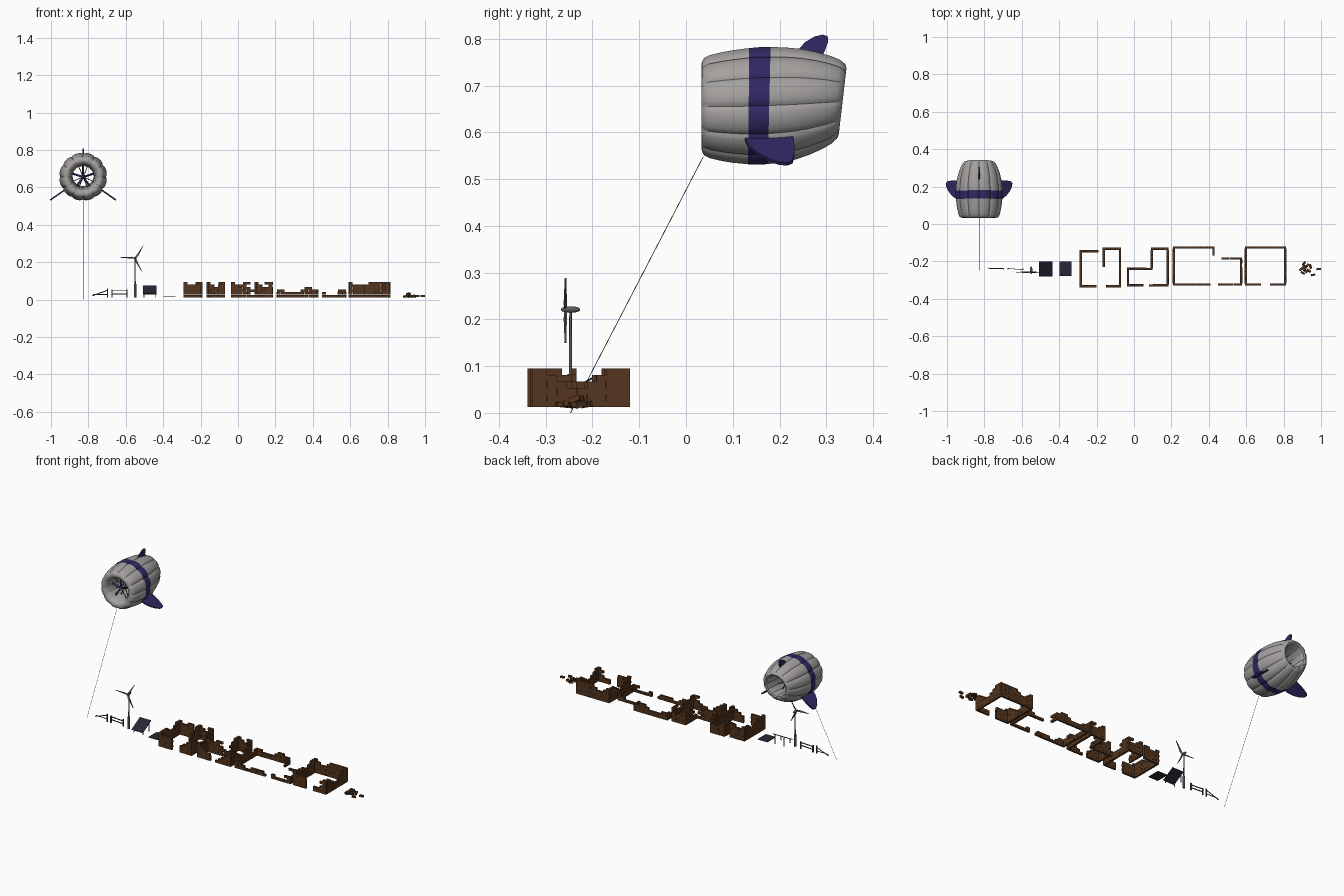
import bpy, bmesh, math, random
from mathutils import Matrix, Vector, Euler

if "Cube" in bpy.data.objects:
    bpy.data.objects.remove(bpy.data.objects["Cube"])

random.seed(4)


def mat(name, rgb):
    m = bpy.data.materials.new(name)
    m.diffuse_color = (*rgb, 1)
    m.use_nodes = True
    m.node_tree.nodes["Principled BSDF"].inputs["Base Color"].default_value = m.diffuse_color
    return m


GREY = mat("envelope grey", (0.37, 0.355, 0.345))
BLUE = mat("navy blue", (0.031, 0.021, 0.125))
BRICK = mat("brick brown", (0.09, 0.036, 0.013))
METAL = mat("dark metal", (0.10, 0.10, 0.10))
PANEL = mat("solar panel", (0.022, 0.02, 0.036))
WOOD = mat("weathered post", (0.09, 0.08, 0.075))


def finish(name, bm, mats, smooth=False):
    bmesh.ops.recalc_face_normals(bm, faces=bm.faces)
    me = bpy.data.meshes.new(name)
    bm.to_mesh(me)
    bm.free()
    for m in mats:
        me.materials.append(m)
    ob = bpy.data.objects.new(name, me)
    bpy.context.collection.objects.link(ob)
    if smooth:
        bpy.context.view_layer.objects.active = ob
        ob.select_set(True)
        bpy.ops.object.shade_smooth_by_angle(angle=math.radians(40))
        ob.select_set(False)
    return ob


def box(bm, loc, size, rot=(0, 0, 0)):
    M = Matrix.LocRotScale(Vector(loc), Euler(rot), Vector(size))
    bmesh.ops.create_cube(bm, size=1, matrix=M)


def rod(bm, a, b, r1, r2=None, seg=8):
    a, b = Vector(a), Vector(b)
    q = (b - a).to_track_quat("Z", "Y")
    M = Matrix.Translation((a + b) / 2) @ q.to_matrix().to_4x4()
    bmesh.ops.create_cone(bm, cap_ends=True, segments=seg, radius1=r1,
                          radius2=r1 if r2 is None else r2, depth=(b - a).length, matrix=M)


def ball(bm, loc, size):
    M = Matrix.LocRotScale(Vector(loc), None, Vector(size))
    bmesh.ops.create_uvsphere(bm, u_segments=16, v_segments=10, radius=1, matrix=M)


def prism(bm, pts, offset):
    f = bm.faces.new([bm.verts.new(p) for p in pts])
    e = bmesh.ops.extrude_face_region(bm, geom=[f])
    bmesh.ops.translate(bm, vec=offset, verts=[v for v in e["geom"] if isinstance(v, bmesh.types.BMVert)])


# ---- floating envelope: lobed duct, closed profile (y, radius) ----
CX, CZ = -0.828, 0.655
prof = [(.033, .088), (.034, .098), (.039, .106), (.05, .112), (.075, .118), (.1, .1225), (.134, .1265),
        (.156, .128), (.178, .1275), (.21, .125), (.24, .1205), (.27, .1125), (.3, .1015), (.32, .0915),
        (.332, .081), (.335, .072), (.331, .062), (.31, .057), (.25, .056), (.18, .056), (.12, .058),
        (.08, .062), (.05, .067), (.037, .077)]
NA = 120
bm = bmesh.new()
rings = []
for i, (y, r) in enumerate(prof):
    t = max(0, (y - .05) / .29) ** 2
    ring = []
    for k in range(NA):
        a = 2 * math.pi * k / NA
        bulge = math.sqrt(abs(math.sin(6 * a)))
        rr = r * (0.945 + 0.055 * bulge) if i < 16 else r + .002 * (1 - bulge)
        z = rr * math.sin(a)
        ring.append(bm.verts.new((CX + rr * math.cos(a), y + .12 * t * z, CZ + z + .012 * t)))
    rings.append(ring)
for i in range(len(prof)):
    A, B = rings[i], rings[(i + 1) % len(prof)]
    for k in range(NA):
        f = bm.faces.new((A[k], A[(k + 1) % NA], B[(k + 1) % NA], B[k]))
        f.material_index = 1 if i in (6, 7) else 0
finish("airship_envelope", bm, [GREY, BLUE], True)


# ---- fins: outline (y, radius) extruded, turned about the envelope axis ----
def fin(name, pts, ang, th=.008):
    bm = bmesh.new()
    d = Vector((math.cos(ang), 0, math.sin(ang)))
    n = Vector((-math.sin(ang), 0, math.cos(ang))) * th
    c = Vector((CX, 0, CZ)) - n / 2
    prism(bm, [c + d * r + Vector((0, y, 0)) for y, r in pts], n)
    finish(name, bm, [BLUE])


low = [(.122, .105), (.132, .145), (.152, .176), (.178, .2), (.2, .212), (.217, .214),
       (.228, .206), (.232, .18), (.232, .15), (.228, .105)]
fin("left_fin", low, math.radians(215))
fin("right_fin", low, math.radians(-35))
fin("top_fin", [(.215, .095), (.236, .118), (.256, .139), (.275, .15), (.292, .154), (.303, .151),
                (.304, .138), (.297, .12), (.288, .102), (.28, .085)], math.pi / 2)

# ---- turbine inside the duct ----
bm = bmesh.new()
ball(bm, (CX, .16, CZ), (.014, .1, .014))
for y in (.11, .24):
    for k in range(8):
        a = math.pi * (k + .5) / 4
        rod(bm, (CX, y, CZ), (CX + .06 * math.cos(a), y, CZ + .06 * math.sin(a)), .0022)
finish("duct_hub_and_struts", bm, [METAL], True)
bm = bmesh.new()
for k in range(5):
    a = math.pi / 2 + k * 2 * math.pi / 5
    box(bm, (CX + .034 * math.cos(a), .075, CZ + .034 * math.sin(a)), (.05, .003, .012), (.7, -a, 0))
finish("duct_rotor", bm, [BLUE])

# ---- tether ----
bm = bmesh.new()
rod(bm, (CX, -.247, 0), (CX, .037, .548), .0008, seg=6)
finish("tether", bm, [METAL])

# ---- small wind turbine ----
TX, TY, TZ = -.55, -.247, .221
bm = bmesh.new()
rod(bm, (TX, TY, .012), (TX, TY, .083), .0065, seg=12)
rod(bm, (TX, TY, .083), (TX, TY, TZ), .0036, .0026, 10)
finish("turbine_mast", bm, [METAL], True)
bm = bmesh.new()
ball(bm, (TX, TY, TZ), (.007, .021, .007))
finish("turbine_nacelle", bm, [METAL], True)
bm = bmesh.new()
for deg in (57, 177, 297):
    a = math.radians(deg)
    d, n = Vector((math.cos(a), 0, math.sin(a))), Vector((-math.sin(a), 0, math.cos(a)))
    c = Vector((TX, TY - .012, TZ))
    out = [(.004, -.003), (.018, -.007), (.08, -.001), (.08, .001), (.018, .003), (.004, .003)]
    prism(bm, [c + d * u + n * v + Vector((0, v * .4, 0)) for u, v in out], (0, .003, 0))
finish("turbine_blades", bm, [METAL])

# ---- broken fence ----
bm = bmesh.new()
for x, h in ((-.697, .058), (-.673, .054), (-.593, .055)):
    box(bm, (x, -.24, .012 + (h - .012) / 2), (.006, .006, h - .012))
for z in (.03, .047):
    box(bm, (-.633, -.241, z), (.085, .003, .005), (0, 0, -.08))
rod(bm, (-.78, -.236, .02), (-.697, -.238, .05), .0025, seg=6)
rod(bm, (-.775, -.237, .028), (-.697, -.239, .028), .0025, seg=6)
finish("broken_fence", bm, [WOOD])

# ---- solar panels: tilted one on legs, fallen one flat ----
tilt = math.atan2(.045, .08)
bm = bmesh.new()
box(bm, (-.472, -.24, .052), (.074, .09, .004), (tilt, 0, 0))
finish("tilted_solar_panel", bm, [PANEL])
bm = bmesh.new()
for x in (-.502, -.442):
    for y, h in ((-.268, .036), (-.212, .066)):
        box(bm, (x, y, .012 + (h - .012) / 2), (.004, .004, h - .012))
finish("solar_panel_legs", bm, [METAL])
bm = bmesh.new()
box(bm, (-.366, -.24, .014), (.064, .078, .003))
finish("fallen_solar_panel", bm, [PANEL])

# ---- ruined brick rooms: wall runs with heights counted in courses ----
BL, BH, BT, Z0 = .042, .0138, .011, .012


def wall(bm, x0, y0, x1, y1, heights):
    along_x = abs(x1 - x0) > abs(y1 - y0)
    ext = BT / 2 if along_x else -BT / 2
    lo = (min(x0, x1) if along_x else min(y0, y1)) - ext
    L = (abs(x1 - x0) if along_x else abs(y1 - y0)) + 2 * ext
    for c in range(6):
        s = -BL / 2 if c % 2 else 0
        while s < L - .002:
            a, b = max(s, 0), min(s + BL, L)
            s += BL
            mid = (a + b) / 2
            if c >= int(heights[min(int(mid / L * len(heights)), len(heights) - 1)]):
                continue
            w, m, z = b - a - .0006, lo + mid, Z0 + (c + .5) * BH
            # alternate bricks stand slightly proud so the joints read
            t = BT + (.0012 if (c + round(a / BL)) % 2 else 0)
            loc = (m, y0, z) if along_x else (x0, m, z)
            size = (w, t, BH - .0003) if along_x else (t, w, BH - .0003)
            box(bm, loc, size)


rooms = {
    "first_ruin": [(-.285, -.333, -.285, -.145, "665456"), (-.285, -.145, -.195, -.145, "6556"),
                   (-.162, -.235, -.162, -.132, "3566"), (-.162, -.132, -.075, -.132, "6546"),
                   (-.075, -.333, -.075, -.132, "642356"), (-.285, -.333, -.205, -.333, "6465"),
                   (-.145, -.333, -.075, -.333, "2456")],
    "second_ruin": [(-.032, -.328, -.032, -.24, "6654"), (-.032, -.24, .095, -.24, "645641"),
                    (.095, -.24, .095, -.132, "2456"), (.095, -.132, .18, -.132, "6546"),
                    (.18, -.328, .18, -.132, "653246"), (-.032, -.328, .045, -.328, "6542"),
                    (.085, -.328, .18, -.328, "1346")],
    "low_ruin": [(.213, -.323, .213, -.126, "332123"), (.213, -.126, .425, -.126, "32123343"),
                 (.425, -.175, .425, -.126, "13"), (.473, -.185, .573, -.185, "1123"),
                 (.573, -.323, .573, -.185, "3213"), (.213, -.323, .405, -.323, "3211221"),
                 (.455, -.323, .573, -.323, "2113")],
    "fourth_ruin": [(.598, -.323, .598, -.126, "653356"), (.598, -.126, .808, -.126, "64356566"),
                    (.808, -.323, .808, -.126, "653456"), (.598, -.323, .675, -.323, "6564"),
                    (.732, -.323, .808, -.323, "2356")],
}
for name, walls in rooms.items():
    bm = bmesh.new()
    for w in walls:
        wall(bm, *w)
    finish(name, bm, [BRICK])

# ---- fallen bricks ----
bm = bmesh.new()
for i in range(9):
    a, r = i * 2.4, .0105 * math.sqrt(i)
    box(bm, (.915 + r * math.cos(a), -.237 + r * math.sin(a), .018 + (.011 if i < 2 else 0)),
        (.023, .011, .011), (random.uniform(-.3, .3), random.uniform(-.3, .3), random.uniform(0, 3.1)))
box(bm, (.987, -.241, .018), (.024, .011, .011), (0, 0, .1))
box(bm, (.957, -.272, .018), (.024, .011, .011), (0, 0, .2))
finish("fallen_bricks", bm, [BRICK])
